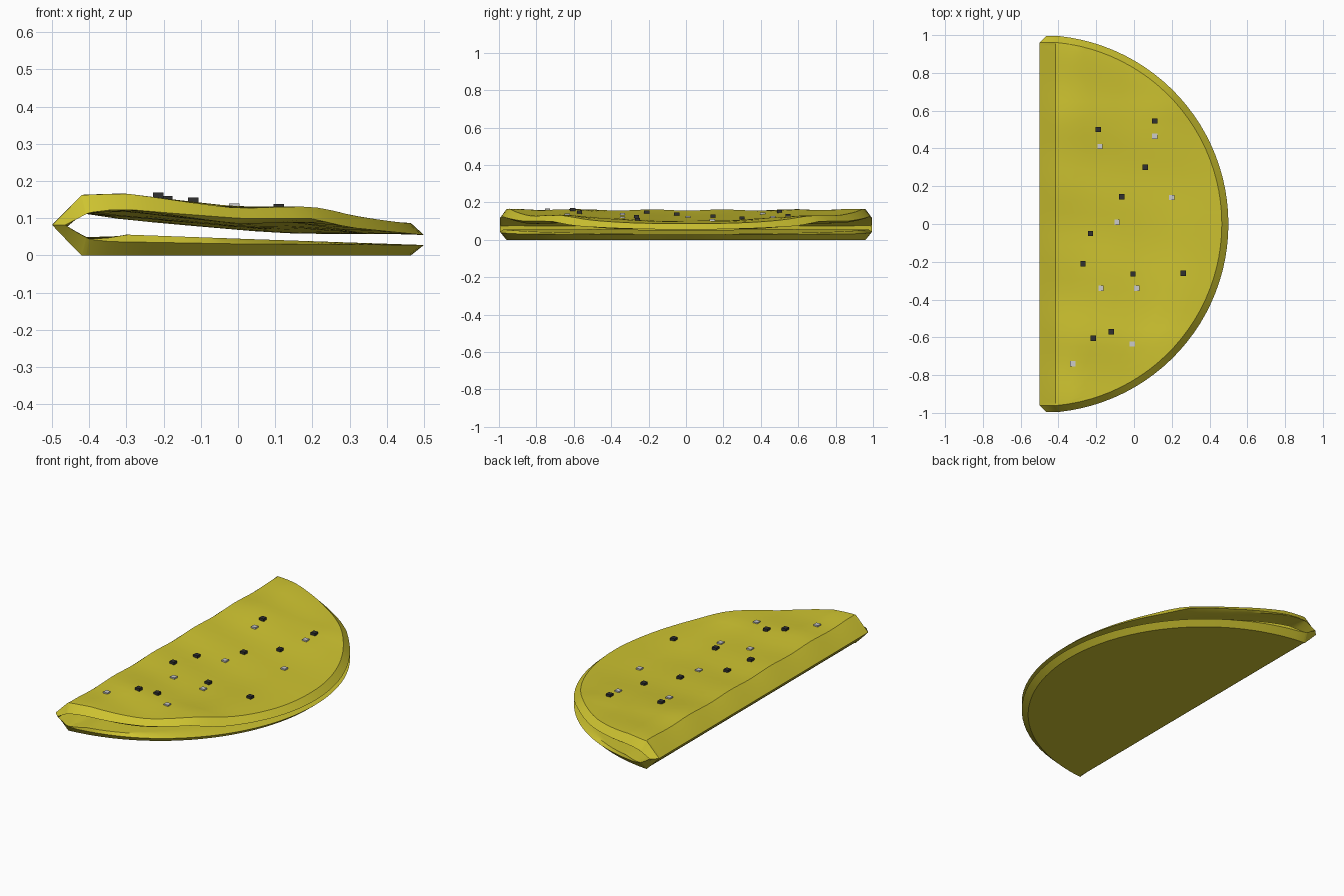
import bpy, bmesh, math

if "Cube" in bpy.data.objects:
    bpy.data.objects.remove(bpy.data.objects["Cube"])

def material(name, color):
    m = bpy.data.materials.new(name)
    m.diffuse_color = (*color, 1)
    m.use_nodes = True
    m.node_tree.nodes["Principled BSDF"].inputs["Base Color"].default_value = m.diffuse_color
    return m

EGG = material("yellow_brown", (0.62, 0.55, 0.03))
DARK = material("charcoal", (0.03, 0.03, 0.03))
PALE = material("pale_grey", (0.8, 0.8, 0.8))

def interp(pts, x):
    if x <= pts[0][0]:
        return pts[0][1]
    for (x0, z0), (x1, z1) in zip(pts, pts[1:]):
        if x <= x1:
            return z0 + (z1 - z0) * (x - x0) / (x1 - x0)
    return pts[-1][1]

# Height profiles across the fold (x, z)
TOP_END = [(-.5, .082), (-.42, .16), (-.3, .163), (-.15, .145), (0, .129),
           (.2, .13), (.35, .105), (.46, .087)]
TOP_MID = [(-.5, .082), (-.42, .16), (-.3, .14), (-.06, .118), (.1, .103),
           (.3, .098), (.46, .087)]
RIM_UNDER = [(-.465, .082), (-.39, .12), (-.3, .124), (-.17, .113), (0, .1),
             (.2, .099), (.3, .075), (.5, .055)]
BASE_IN = [(-.465, .08), (-.39, .04), (-.3, .056), (0, .045), (.5, .028)]
BASE_RIM = [(-.465, .08), (-.39, .038), (0, .031), (.5, .028)]
BASE_OUT = [(-.5, .08), (-.42, 0), (.5, 0)]

def top_z(x, y):
    w = min(1, (y / 0.6) ** 2)
    z = interp(TOP_MID, x) * (1 - w) + interp(TOP_END, x) * w
    fade = min(1, max(0, (x + .5) / .1))
    return z + 0.004 * fade * math.sin(17 * y + 4 * x) * max(0, .5 - x)

def surface(side, outer, d, y, rim):
    """Point on the folded sheet at distance d from the crease."""
    x = -.5 + d
    if outer:
        return (x, y, top_z(x, y) if side > 0 else interp(BASE_OUT, x))
    x += .035 * max(0, 1 - d / .11)
    if side < 0:
        return (x, y, interp(BASE_RIM if rim else BASE_IN, x))
    edge = interp(RIM_UNDER, x)
    return (x, y, edge if rim else min(edge, max(top_z(x, y) - .042, .058)))

# Folded sheet: a disc grid wrapped over the crease, outer and inner skins
ROWS, K = 48, 10
cols = [(-1, i) for i in range(K + 2, 0, -1)] + [(1, i) for i in range(K + 3)]
bm = bmesh.new()

def skin(outer):
    scale = .965 if outer else 1
    grid = []
    for r in range(ROWS + 1):
        t = math.radians(-84.5 + 169 * r / ROWS)
        y, w = math.sin(t) * scale, math.cos(t) * scale
        row = []
        for side, i in cols:
            fold = min(.085, w * .85)
            d = fold * i / 2 if i < 3 else fold + (w - fold) * (i - 2) / K
            rim = i == K + 2 or r in (0, ROWS)
            row.append(bm.verts.new(surface(side, outer, d, y, rim)))
        grid.append(row)
    for a, b in zip(grid, grid[1:]):
        for j in range(len(a) - 1):
            bm.faces.new((a[j], a[j + 1], b[j + 1], b[j]))
    return grid[0] + [g[-1] for g in grid[1:]] + grid[-1][-2::-1] + [g[0] for g in grid[-2:0:-1]]

a, b = skin(True), skin(False)
# Slanted rim joins the two skins
for i in range(len(a)):
    j = (i + 1) % len(a)
    bm.faces.new((a[i], a[j], b[j], b[i]))
bmesh.ops.recalc_face_normals(bm, faces=bm.faces)
me = bpy.data.meshes.new("folded_flatbread")
bm.to_mesh(me)
bm.free()
bread = bpy.data.objects.new("folded_flatbread", me)
bpy.context.collection.objects.link(bread)
me.materials.append(EGG)
bpy.context.view_layer.objects.active = bread
bread.select_set(True)
bpy.ops.object.shade_smooth_by_angle(angle=math.radians(30))

# Seasoning specks scattered on top
def specks(name, spots, mat, lift):
    for n, (x, y) in enumerate(spots):
        bpy.ops.mesh.primitive_cube_add(size=.028, location=(x, y, top_z(x, y) + lift))
        o = bpy.context.object
        o.name = f"{name}_{n + 1}"
        o.data.materials.append(mat)

specks("dark_speck", [(-.19, .5), (.11, .545), (.06, .3), (-.065, .145), (-.23, -.05),
                      (-.27, -.21), (-.005, -.265), (.26, -.26), (-.12, -.57),
                      (-.215, -.605)], DARK, 0)
specks("pale_speck", [(-.18, .41), (.11, .465), (.2, .14), (-.09, .01), (-.175, -.34),
                      (.015, -.34), (-.01, -.635), (-.325, -.74)], PALE, -.006)
